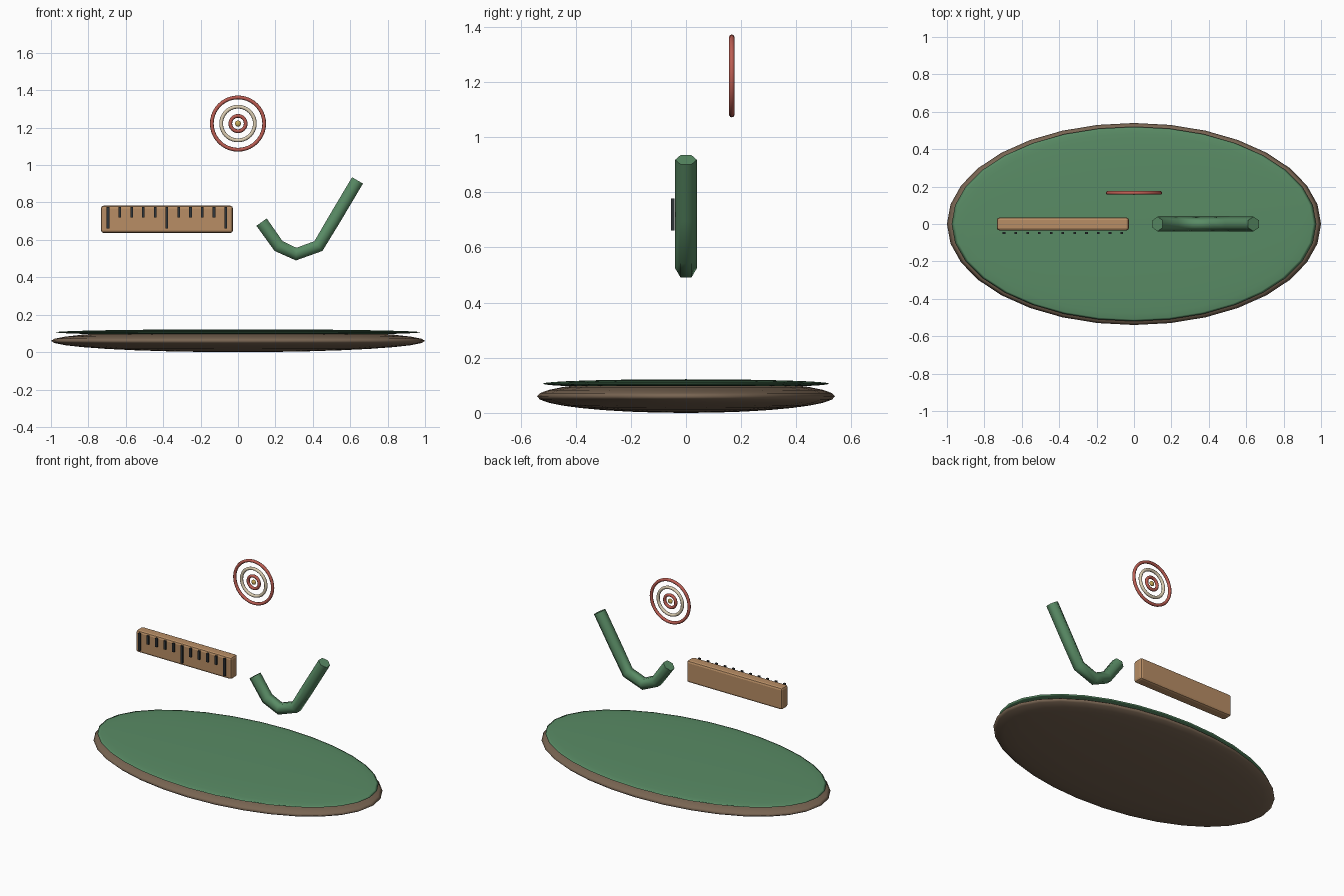
import bpy, bmesh, math
from mathutils import Vector

if "Cube" in bpy.data.objects:
    bpy.data.objects.remove(bpy.data.objects["Cube"])


def material(name, rgb):
    m = bpy.data.materials.new(name)
    m.diffuse_color = (*rgb, 1)
    m.use_nodes = True
    m.node_tree.nodes["Principled BSDF"].inputs["Base Color"].default_value = m.diffuse_color
    return m


GREEN = material("green", (0.10, 0.26, 0.13))
BROWN = material("brown", (0.19, 0.13, 0.085))
WOOD = material("wood", (0.48, 0.27, 0.13))
DARK = material("dark", (0.03, 0.035, 0.04))
RED = material("red", (0.50, 0.11, 0.085))
CREAM = material("cream", (0.72, 0.62, 0.45))
GOLD = material("gold", (0.60, 0.42, 0.10))


def finish(name, mat, angle=None):
    o = bpy.context.object
    o.name = name
    o.data.materials.append(mat)
    bpy.ops.object.transform_apply(location=False, rotation=True, scale=True)
    if angle:
        bpy.ops.object.shade_smooth_by_angle(angle=math.radians(angle))
    return o


def ellipsoid(name, mat, loc, scale, seg=32, rings=16):
    bpy.ops.mesh.primitive_uv_sphere_add(segments=seg, ring_count=rings, radius=1, location=loc)
    bpy.context.object.scale = scale
    o = finish(name, mat)
    bpy.ops.object.shade_smooth()
    return o


def box(name, mat, loc, size, bevel=0):
    bpy.ops.mesh.primitive_cube_add(size=1, location=loc)
    bpy.context.object.scale = size
    o = finish(name, mat)
    if bevel:
        b = o.modifiers.new("bevel", 'BEVEL')
        b.width, b.segments = bevel, 2
    return o


def ring(name, mat, loc, major, minor):
    bpy.ops.mesh.primitive_torus_add(major_radius=major, minor_radius=minor, major_segments=40,
                                     minor_segments=10, location=loc, rotation=(math.pi / 2, 0, 0))
    return finish(name, mat, 60)


def tube(name, mat, path, radius, sides=6):
    pts = [Vector((x, 0, z)) for x, z in path]
    side = Vector((0, 1, 0))
    bm = bmesh.new()
    loops = []
    for i, p in enumerate(pts):
        a = (p - pts[i - 1]).normalized() if i else Vector()
        b = (pts[i + 1] - p).normalized() if i < len(pts) - 1 else Vector()
        n = (a + b).normalized().cross(side)
        angles = [2 * math.pi * k / sides for k in range(sides)]
        loops.append([bm.verts.new(p + radius * (math.cos(t) * side + math.sin(t) * n))
                      for t in angles])
    for l0, l1 in zip(loops, loops[1:]):
        for k in range(sides):
            j = (k + 1) % sides
            bm.faces.new((l0[k], l0[j], l1[j], l1[k]))
    bm.faces.new(loops[0])
    bm.faces.new(loops[-1])
    bmesh.ops.recalc_face_normals(bm, faces=bm.faces)
    me = bpy.data.meshes.new(name)
    bm.to_mesh(me)
    bm.free()
    o = bpy.data.objects.new(name, me)
    bpy.context.collection.objects.link(o)
    bpy.ops.object.select_all(action='DESELECT')
    o.select_set(True)
    bpy.context.view_layer.objects.active = o
    finish(name, mat, 65)


# oval base and its green top
ellipsoid("oval_base", BROWN, (0, 0, 0.06), (1.0, 0.54, 0.06))
ellipsoid("green_top", GREEN, (0, 0, 0.106), (0.975, 0.52, 0.016))

# ruler with tick marks hovering in front of it
box("ruler", WOOD, (-0.38, 0, 0.71), (0.706, 0.07, 0.146), 0.014)
for i in range(11):
    length = 0.115 if i % 5 == 0 else 0.057
    box(f"ruler_tick_{i + 1}", DARK, (-0.38 + 0.063 * (i - 5), -0.048, 0.777 - length / 2),
        (0.014, 0.013, length))

# bent tick-shaped tube
tube("check_mark", GREEN, [(0.126, 0.695), (0.217, 0.567), (0.311, 0.524),
                           (0.43, 0.567), (0.516, 0.711), (0.639, 0.918)], 0.039)

# target of concentric rings
for name, mat, r in (("outer", RED, 0.14), ("middle", CREAM, 0.09), ("inner", RED, 0.041)):
    ring(f"target_{name}_ring", mat, (0, 0.166, 1.222), r, 0.01)
ellipsoid("target_centre", GOLD, (0, 0.166, 1.222), (0.016, 0.01, 0.016), 16, 8)
